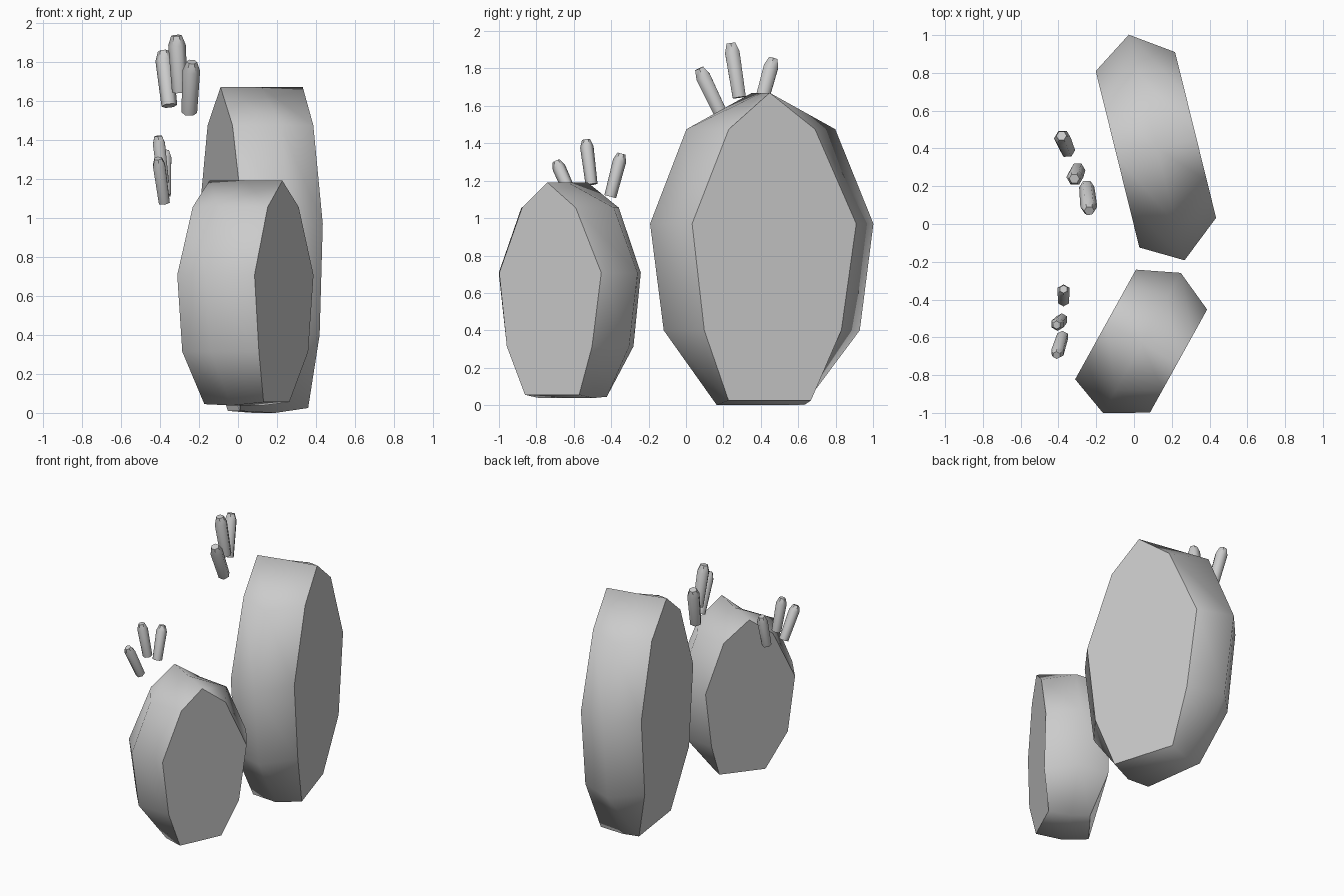
import bpy, bmesh, math
from mathutils import Vector

if "Cube" in bpy.data.objects:
    bpy.data.objects.remove(bpy.data.objects["Cube"])

# Pad cross-sections: nine-sided outline; the two bottom corners tuck inward
HEIGHTS = [1.67, 1.475, 0.97, 0.4, None, None, 0.4, 0.97, 1.475]
RINGS = [  # (offset, bottom-corner offsets, bottom z, widths around the outline)
    (-0.216, (-0.165, -0.115), 0.01, [0, -.255, -.492, -.415, -.21, .25, .405, .47, .275]),
    (0.0, (0.01, 0.01), 0.0, [0, -.415, -.615, -.54, -.25, .23, .54, .615, .405]),
    (0.216, (0.19, 0.165), 0.025, [-.01, -.235, -.437, -.37, -.23, .23, .385, .467, .24]),
]


def finish(name, bm):
    bmesh.ops.recalc_face_normals(bm, faces=bm.faces[:])
    mesh = bpy.data.meshes.new(name)
    bm.to_mesh(mesh)
    bm.free()
    obj = bpy.data.objects.new(name, mesh)
    bpy.context.collection.objects.link(obj)
    return obj


def loft(bm, rings):
    """Smooth sides between rings, flat sharp-edged end caps."""
    n = len(rings[0])
    vs = [[bm.verts.new(p) for p in r] for r in rings]
    for a, b in zip(vs, vs[1:]):
        for i in range(n):
            j = (i + 1) % n
            bm.faces.new((a[i], a[j], b[j], b[i])).smooth = True
    for r in (vs[0], vs[-1]):
        cap = bm.faces.new(r)
        cap.smooth = True
        for e in cap.edges:
            e.smooth = False
    return vs


def pad(name, location, angle, size):
    bm = bmesh.new()
    rings = []
    for off, corners, base, widths in RINGS:
        ring = [[off, u, base if z is None else z] for u, z in zip(widths, HEIGHTS)]
        ring[4][0], ring[5][0] = corners
        rings.append(ring)
    loft(bm, rings)
    obj = finish(name, bm)
    obj.location = location
    obj.rotation_euler.z = math.radians(angle)
    obj.scale = (1, size, size)


def spine(name, base, tip, radius, phase, sides=6):
    base, tip = Vector(base), Vector(tip)
    axis = tip - base
    turn = Vector((0, 0, 1)).rotation_difference(axis)
    length = axis.length
    profile = [(radius * 0.9, 0), (radius, length - radius * 1.1), (radius * 0.6, length)]
    bm = bmesh.new()
    rings = []
    for r, z in profile:
        rings.append([base + turn @ Vector((r * math.cos(t), r * math.sin(t), z))
                      for t in (phase + 2 * math.pi * i / sides for i in range(sides))])
    vs = loft(bm, rings)
    # faceted blunt tip
    for a, b in zip(vs[1], vs[2]):
        bm.edges.get((a, b)).smooth = False
    finish(name, bm)


# Two thick pads, the small one a reduced copy of the large one
pad("large_pad", (0.12, 0.405, 0), 13.9, 1.0)
pad("small_pad", (0.042, -0.63, 0.038), -29, 0.69)

# Clusters of three spines
LARGE = [((-.298, .285, 1.645), (-.316, .24, 1.935)),
         ((-.25, .195, 1.54), (-.237, .07, 1.80)),
         ((-.352, .39, 1.575), (-.384, .467, 1.855))]
SMALL = [((-.382, -.505, 1.18), (-.41, -.535, 1.42)),
         ((-.378, -.595, 1.08), (-.41, -.695, 1.305)),
         ((-.373, -.405, 1.115), (-.373, -.345, 1.345))]
for group, spines, radius, phase in (("large", LARGE, 0.045, 0),
                                     ("small", SMALL, 0.036, math.pi / 2)):
    for i, (base, tip) in enumerate(spines, 1):
        spine(f"{group}_pad_spine_{i}", base, tip, radius, phase)
